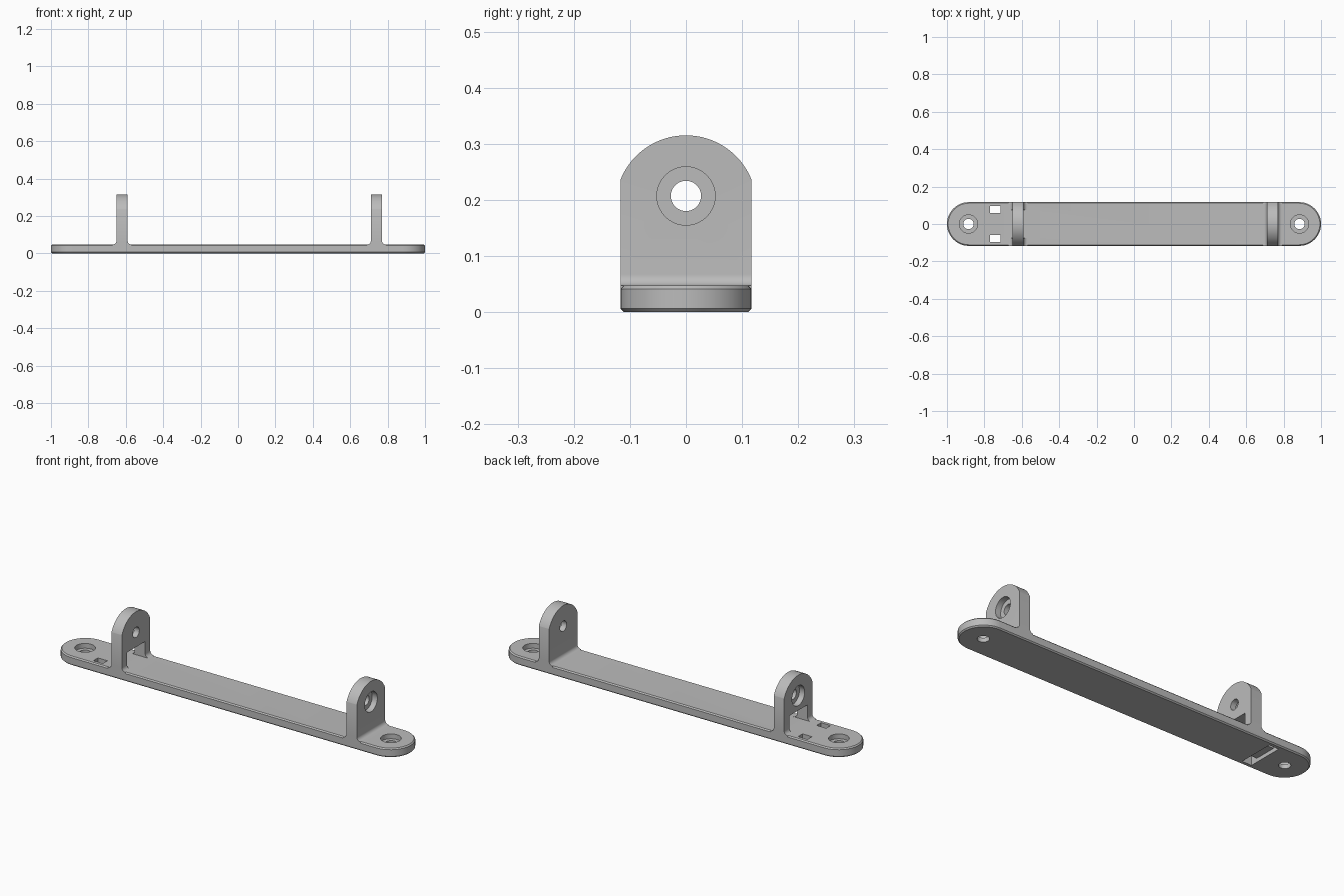
import bpy, bmesh
from math import sin, cos, pi, radians
from mathutils import Vector

cube = bpy.data.objects.get("Cube")
if cube:
    bpy.data.objects.remove(cube, do_unlink=True)

HALF_W = 0.117    # half width of the strip
THICK = 0.047     # plate thickness
HOLE_Z = 0.207    # height of the pivot holes
FILLET = 0.02

grey = bpy.data.materials.new("plain grey")
grey.use_nodes = True
grey.diffuse_color = (0.5, 0.5, 0.5, 1)
grey.node_tree.nodes["Principled BSDF"].inputs["Base Color"].default_value = (0.5, 0.5, 0.5, 1)


def arc(cx, cy, r, start, end, n=24):
    angles = [radians(start + (end - start) * i / n) for i in range(n + 1)]
    return [(cx + r * cos(a), cy + r * sin(a)) for a in angles]


def prism(name, outline, axis, lo, hi, rim=0):
    """Extrude a 2D outline along an axis, optionally bevelling both rims."""
    place = {"x": lambda p, d: (d, p[0], p[1]),
             "y": lambda p, d: (p[0], d, p[1]),
             "z": lambda p, d: (p[0], p[1], d)}[axis]
    bm = bmesh.new()
    base = bm.faces.new([bm.verts.new(place(p, lo)) for p in outline])
    new = bmesh.ops.extrude_face_region(bm, geom=[base])["geom"]
    shift = Vector(place((0, 0), hi - lo))
    bmesh.ops.translate(bm, vec=shift, verts=[v for v in new if isinstance(v, bmesh.types.BMVert)])
    bmesh.ops.recalc_face_normals(bm, faces=bm.faces)
    if rim:
        caps = {e for f in bm.faces if len(f.verts) > 4 for e in f.edges}
        bmesh.ops.bevel(bm, geom=list(caps), offset=rim, segments=1, affect="EDGES")
    mesh = bpy.data.meshes.new(name)
    bm.to_mesh(mesh)
    bm.free()
    mesh.materials.append(grey)
    obj = bpy.data.objects.new(name, mesh)
    bpy.context.collection.objects.link(obj)
    return obj


def combine(target, tool, operation):
    """Apply a boolean and remove the tool."""
    mod = target.modifiers.new("boolean", "BOOLEAN")
    mod.operation = operation
    mod.solver = "EXACT"
    mod.object = tool
    bpy.context.view_layer.objects.active = target
    bpy.ops.object.modifier_apply(modifier=mod.name)
    bpy.data.objects.remove(tool, do_unlink=True)


def drill(target, a, b, r, axis, lo, hi):
    circle = arc(a, b, r, 0, 360, 40)[:-1]
    combine(target, prism("drill", circle, axis, lo, hi), "DIFFERENCE")


def box_cut(target, x, y, z):
    outline = [(x[0], y[0]), (x[1], y[0]), (x[1], y[1]), (x[0], y[1])]
    combine(target, prism("box_cutter", outline, "z", *z), "DIFFERENCE")


# Base plate with rounded ends
end = 1 - HALF_W
outline = arc(end, 0, HALF_W, -90, 90) + arc(-end, 0, HALF_W, 90, 270)
bracket = prism("mounting_bracket", outline, "z", 0, THICK, rim=0.006)

# Uprights with filleted feet and arched tops
for left, right in ((-0.65, -0.59), (0.71, 0.77)):
    top = THICK + FILLET
    side = ([(left - FILLET, 0.02)] + arc(left - FILLET, top, FILLET, -90, 0, 8)
            + [(left, 0.4), (right, 0.4)]
            + arc(right + FILLET, top, FILLET, 180, 270, 8) + [(right + FILLET, 0.02)])
    upright = prism("upright", side, "y", -HALF_W, HALF_W)
    arch = [(0.126, 0)] + arc(0, 0.189, 0.126, 0, 180, 40) + [(-0.126, 0)]
    combine(upright, prism("arch", arch, "x", left - 0.1, right + 0.1), "INTERSECT")
    # Pivot hole, counterbored on the outward face
    drill(upright, 0, HOLE_Z, 0.027, "x", left - 0.1, right + 0.1)
    if left < 0:
        drill(upright, 0, HOLE_Z, 0.052, "x", left - 0.1, left + 0.03)
    else:
        drill(upright, 0, HOLE_Z, 0.052, "x", right - 0.03, right + 0.1)
    combine(bracket, upright, "UNION")

# Cable window through the foot of one upright
box_cut(bracket, (-0.7, -0.54), (-0.075, 0.075), (THICK, 0.13))

# Counterbored screw holes at the ends
for x in (-0.885, 0.885):
    drill(bracket, x, 0, 0.028, "z", -0.1, 0.1)
    drill(bracket, x, 0, 0.049, "z", 0.022, 0.1)

# Tie slots joined by a groove underneath
for s in (-1, 1):
    box_cut(bracket, (-0.77, -0.715), sorted((s * 0.058, s * 0.095)), (-0.1, 0.1))
box_cut(bracket, (-0.77, -0.715), (-0.095, 0.095), (-0.1, 0.02))

# Smooth curved walls, keep edges crisp
bpy.ops.object.select_all(action="DESELECT")
bracket.select_set(True)
bpy.context.view_layer.objects.active = bracket
bpy.ops.object.shade_smooth_by_angle(angle=radians(25))
